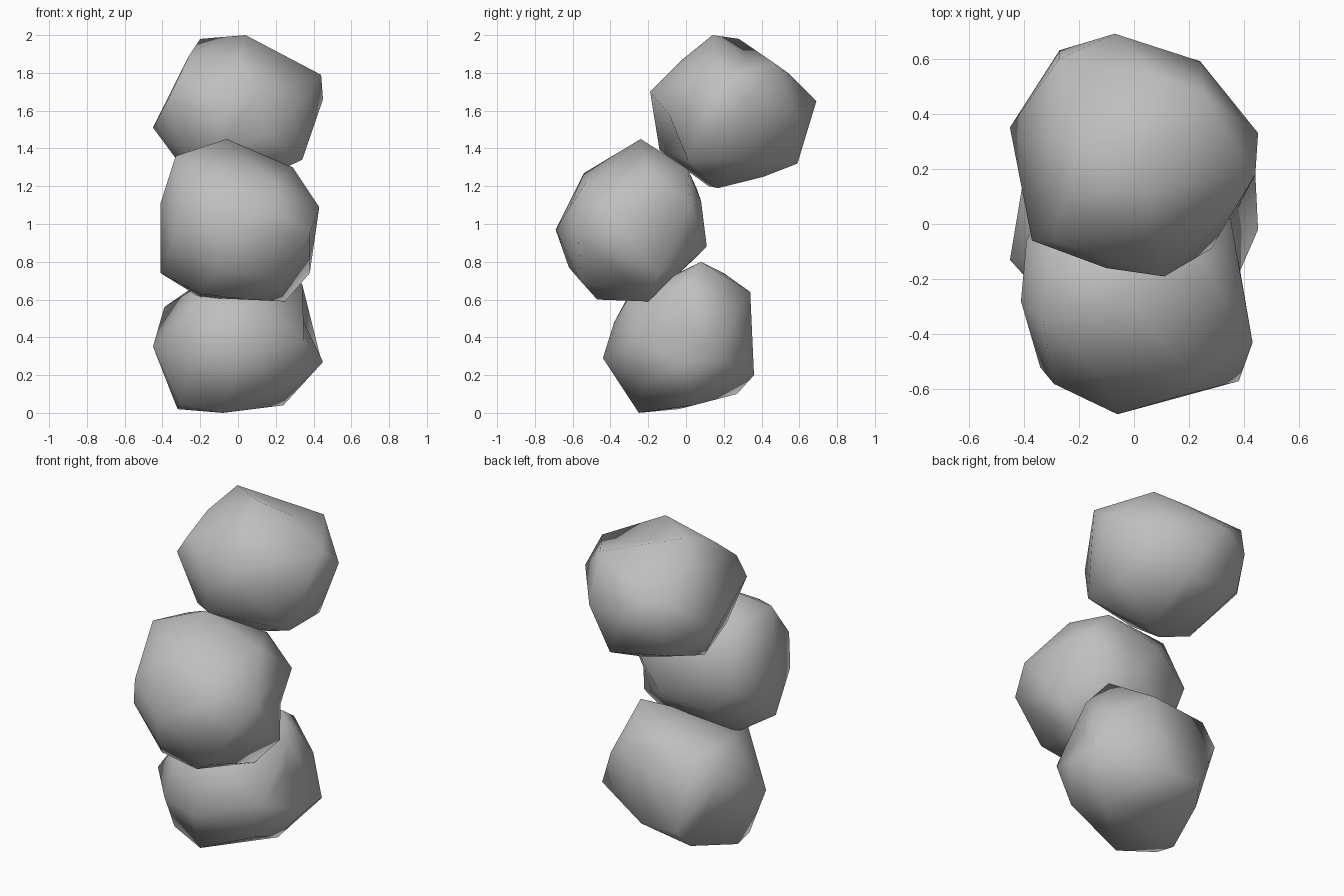
import bpy
import bmesh
from mathutils import Vector

default_cube = bpy.data.objects.get("Cube")
if default_cube:
    bpy.data.objects.remove(default_cube, do_unlink=True)

# Boulder corners are given in hundredths of a unit
HUNDREDTH = 0.01


def make_material(name, colour):
    material = bpy.data.materials.new(name)
    material.use_nodes = True
    material.diffuse_color = colour
    shader = material.node_tree.nodes["Principled BSDF"]
    shader.inputs["Base Color"].default_value = colour
    shader.inputs["Roughness"].default_value = 0.9
    return material


def delete_loose_corners(mesh_builder):
    """Drop the corners that ended up inside the skin."""
    loose = [corner for corner in mesh_builder.verts if not corner.link_faces]
    bmesh.ops.delete(mesh_builder, geom=loose, context="VERTS")


def press_dent(mesh_builder, bottom):
    """Split the nearest edge and push its middle in to the bottom of a dent."""
    def distance(edge):
        first, second = edge.verts
        return ((first.co + second.co) / 2 - bottom).length

    nearest = min(mesh_builder.edges, key=distance)
    split = bmesh.ops.subdivide_edges(mesh_builder, edges=[nearest], cuts=1)
    for item in split["geom_inner"]:
        if isinstance(item, bmesh.types.BMVert):
            item.co = bottom
    bmesh.ops.triangulate(mesh_builder, faces=mesh_builder.faces[:])


def make_boulder(name, crown, waist, base, dents, material):
    """Wrap a smooth-shaded, low-poly skin around the corners of one boulder."""
    mesh_builder = bmesh.new()
    for corner in crown + waist + base:
        mesh_builder.verts.new(Vector(corner) * HUNDREDTH)
    bmesh.ops.convex_hull(mesh_builder, input=mesh_builder.verts[:])
    delete_loose_corners(mesh_builder)
    for dent in dents:
        press_dent(mesh_builder, Vector(dent) * HUNDREDTH)
    bmesh.ops.recalc_face_normals(mesh_builder, faces=mesh_builder.faces[:])
    for face in mesh_builder.faces:
        face.smooth = True

    mesh = bpy.data.meshes.new(name)
    mesh_builder.to_mesh(mesh)
    mesh_builder.free()
    mesh.materials.append(material)
    boulder = bpy.data.objects.new(name, mesh)
    bpy.context.collection.objects.link(boulder)
    return boulder


stone = make_material("grey stone", (0.52, 0.52, 0.52, 1.0))

# Bottom boulder, resting on the ground, with a peak at its back left
make_boulder(
    "bottom_boulder",
    crown=[(25, 8, 80), (34, -1, 68), (-26, 28, 65), (0, 20, 74), (-20, -31, 61),
           (10, -31, 60), (-26, -8, 64), (14, 34, 64)],
    waist=[(-45, -13, 35), (-39, 23, 56), (45, -2, 27), (44, 18, 28), (34, 24, 51),
           (33, 15, 58), (35, -25, 38), (0, -44, 29), (-5, -38, 48), (-26, -34, 30)],
    base=[(5, 36, 20), (-18, 35, 20), (-22, 27, 10), (27, -22, 15), (24, 4, 4),
          (-8, -25, 0), (-32, -4, 2), (-31, -17, 4)],
    dents=[(34, -2, 50)],
    material=stone)

# Middle boulder, pushed forward
make_boulder(
    "middle_boulder",
    crown=[(-6, -24, 145), (-33, -35, 136), (29, -21, 130), (19, 1, 129), (20, -53, 122),
           (-12, -54, 127), (-28, -8, 132)],
    waist=[(43, -43, 109), (38, -57, 95), (-6, -69, 97), (18, -62, 108), (-29, -58, 110),
           (-34, -52, 92), (-41, -28, 111), (-39, -6, 110), (-33, 4, 100), (-13, 6, 118),
           (35, 2, 111), (10, 8, 112), (10, 11, 88)],
    base=[(-41, -28, 74), (38, -14, 74), (-20, 5, 82), (-10, -62, 77), (5, -47, 60),
          (20, -56, 70), (25, -20, 59), (-20, -20, 61), (-20, -45, 63)],
    dents=[(33, -6, 92)],
    material=stone)

# Top boulder, leaning back, hollowed at its front left and on its crown
make_boulder(
    "top_boulder",
    crown=[(4, 14, 200), (-20, 28, 198), (-26, 8, 189), (25, 47, 185), (44, 18, 179),
           (8, 54, 180), (0, -2, 187), (-30, -6, 177)],
    waist=[(45, 33, 166), (28, -9, 158), (11, -19, 170), (-10, -16, 158),
           (-37, -6, 166), (-45, 35, 151), (-27, 60, 174), (-27, 63, 157), (-7, 69, 165),
           (24, 59, 157)],
    base=[(34, 1, 134), (34, 30, 134), (10, 59, 132), (-29, 54, 138), (0, 41, 125),
          (2, 17, 119), (-8, 12, 120), (-25, 18, 124), (-26, -2, 136), (-10, -14, 139)],
    dents=[(15, -3, 147), (16, 32, 187)],
    material=stone)
